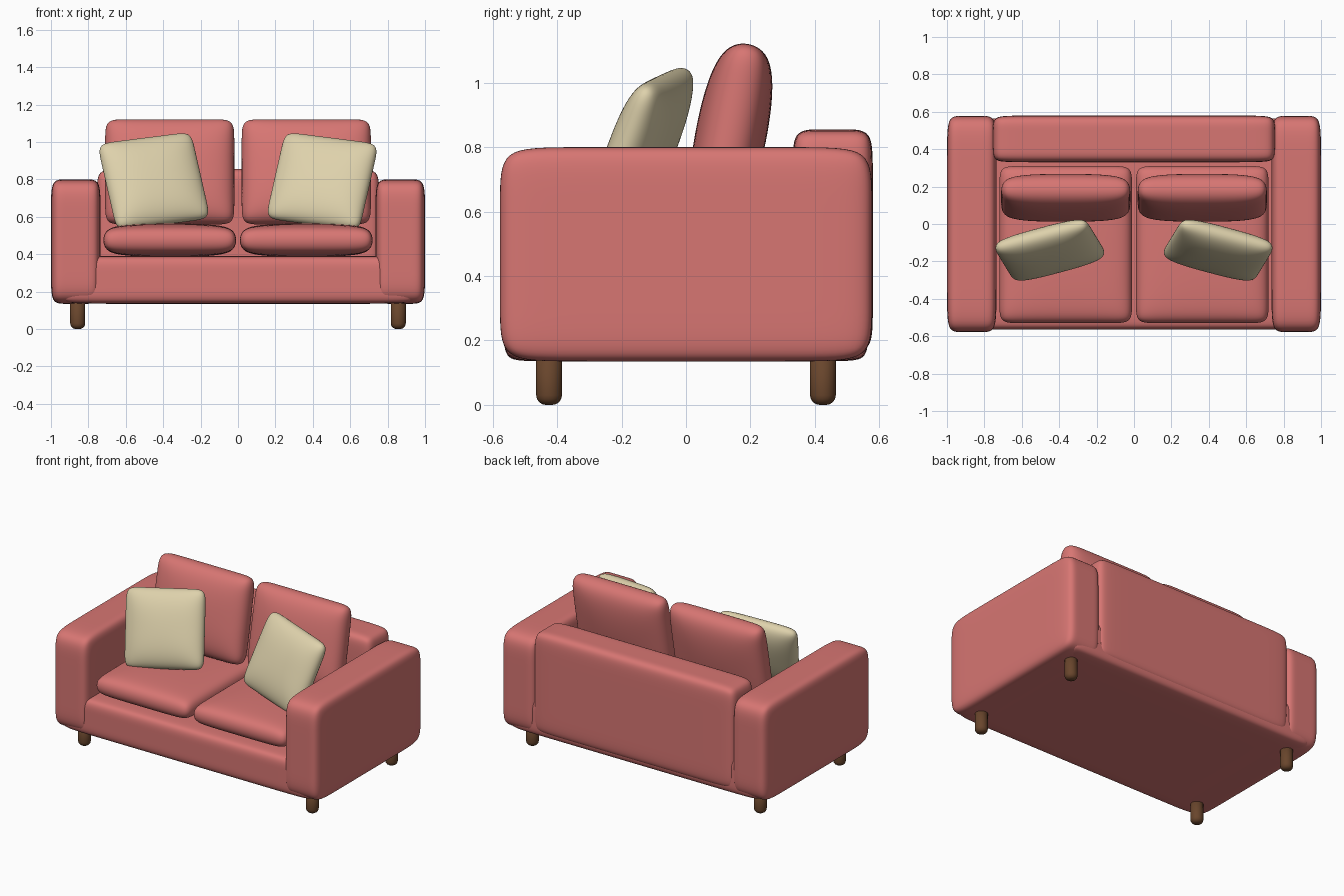
import bpy, bmesh, math
from mathutils import Matrix, Vector

if "Cube" in bpy.data.objects:
    bpy.data.objects.remove(bpy.data.objects["Cube"])


def material(name, color):
    m = bpy.data.materials.new(name)
    m.diffuse_color = (*color, 1)
    m.use_nodes = True
    m.node_tree.nodes["Principled BSDF"].inputs["Base Color"].default_value = m.diffuse_color
    return m


CORAL = material("coral fabric", (0.68, 0.18, 0.17))
CREAM = material("cream fabric", (0.73, 0.64, 0.41))
WOOD = material("dark wood", (0.14, 0.06, 0.025))


def soft_box(name, size, inset, mat, matrix, rim=None):
    """Box with inset edge loops, smoothed by subdivision and fitted to size.
    With rim set, the thickness (local z) shrinks to that ratio at the border."""
    bm = bmesh.new()
    bmesh.ops.create_cube(bm, size=2)
    for axis in range(3):
        if rim and axis == 2:
            continue
        cut = 1 - 2 * inset[axis] / size[axis]
        for pos in ((-cut, 0, cut) if rim else (-cut, cut)):
            co, no = Vector(), Vector()
            co[axis], no[axis] = pos, 1
            bmesh.ops.bisect_plane(bm, geom=bm.verts[:] + bm.edges[:] + bm.faces[:],
                                   plane_co=co, plane_no=no)
    if rim:
        for v in bm.verts:
            reach = max(abs(v.co.x), abs(v.co.y))
            v.co.z *= rim if reach > 0.99 else (0.88 if reach > 0.1 else 1.0)
    for v in bm.verts:
        v.co = Vector([v.co[i] * size[i] / 2 for i in range(3)])
    mesh = bpy.data.meshes.new(name)
    bm.to_mesh(mesh)
    bm.free()
    obj = bpy.data.objects.new(name, mesh)
    bpy.context.collection.objects.link(obj)
    bpy.ops.object.select_all(action='DESELECT')
    bpy.context.view_layer.objects.active = obj
    obj.select_set(True)
    sub = obj.modifiers.new("soften", 'SUBSURF')
    sub.levels = sub.render_levels = 3
    bpy.ops.object.modifier_apply(modifier=sub.name)
    # restore the full extents lost in smoothing
    ext = [max(abs(v.co[i]) for v in obj.data.vertices) for i in range(3)]
    obj.data.transform(Matrix.Diagonal([size[i] / 2 / ext[i] for i in range(3)] + [1]))
    obj.data.materials.append(mat)
    bpy.ops.object.shade_smooth()
    obj.matrix_world = matrix
    return obj


def at(x, y, z):
    return Matrix.Translation((x, y, z))


# Base and backrest
soft_box("base", (1.9, 1.13, 0.255), (0.12, 0.09, 0.09), CORAL, at(0, 0, 0.2625))
soft_box("backrest", (1.51, 0.25, 0.69), (0.12, 0.08, 0.12), CORAL, at(0, 0.455, 0.51))

for side, s in (("left", -1), ("right", 1)):
    # Arms
    soft_box(side + "_arm", (0.265, 1.155, 0.665), (0.07, 0.19, 0.15), CORAL,
             at(s * 0.8675, 0, 0.4675))
    # Seat cushions
    soft_box(side + "_seat_cushion", (0.71, 0.84, 0.18), (0.11, 0.11, 0.09), CORAL,
             at(s * 0.365, -0.11, 0.475), rim=0.62)
    # Back cushions, leaning backwards
    lean = Matrix.Rotation(math.radians(79), 4, 'X')
    soft_box(side + "_back_cushion", (0.69, 0.57, 0.22), (0.11, 0.11, 0.1), CORAL,
             at(s * 0.365, 0.14, 0.84) @ lean, rim=0.5)
    # Throw pillows, turned inwards and tilted
    right = Vector((0.47, -s * 0.125, -s * 0.06)).normalized()
    up = Vector((s * 0.12, 0.155, 0.43))
    up = (up - right * up.dot(right)).normalized()
    frame = Matrix((right, up, right.cross(up))).transposed().to_4x4()
    soft_box(side + "_throw_pillow", (0.52, 0.5, 0.17), (0.1, 0.1, 0.08), CREAM,
             at(s * 0.45, -0.14, 0.79) @ frame, rim=0.4)
    # Legs with rounded feet
    for end, t in (("front", -1), ("back", 1)):
        bm = bmesh.new()
        bmesh.ops.create_cone(bm, cap_ends=True, segments=16, radius1=0.04,
                              radius2=0.04, depth=0.18)
        rim_edges = [e for e in bm.edges if all(v.co.z < 0 for v in e.verts)]
        bmesh.ops.bevel(bm, geom=rim_edges, offset=0.03, segments=4, profile=0.5,
                        affect='EDGES')
        mesh = bpy.data.meshes.new("leg")
        bm.to_mesh(mesh)
        bm.free()
        mesh.materials.append(WOOD)
        mesh.shade_smooth()
        leg = bpy.data.objects.new(f"{side}_{end}_leg", mesh)
        leg.location = (s * 0.857, t * 0.425, 0.09)
        bpy.context.collection.objects.link(leg)
